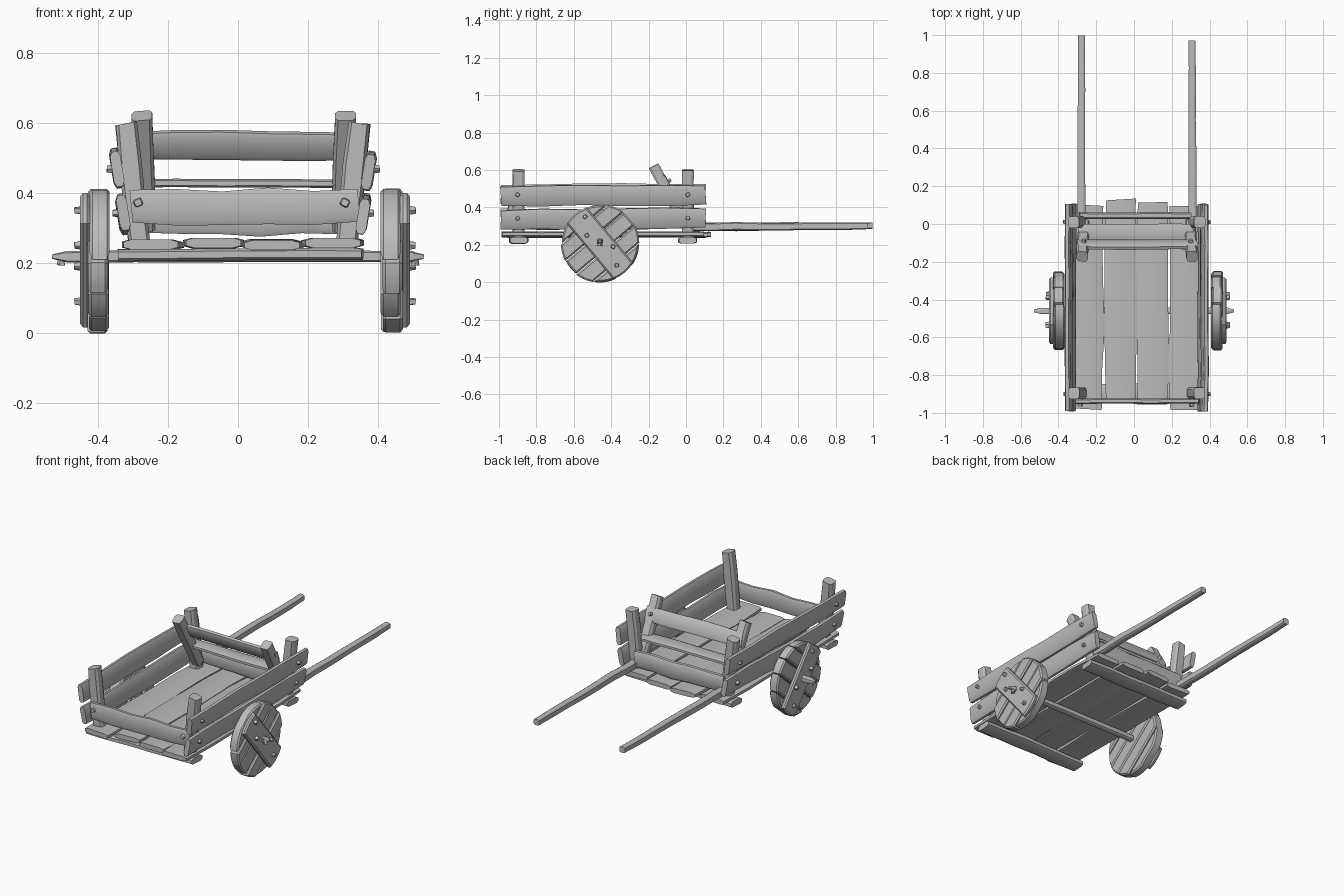
import bpy, bmesh, math, random
from mathutils import Vector

random.seed(4)
cube = bpy.data.objects.get("Cube")
if cube:
    bpy.data.objects.remove(cube, do_unlink=True)

# One weathered wood grey for everything
wood = bpy.data.materials.new("wood_grey")
wood.use_nodes = True
GREY = (0.5, 0.5, 0.5, 1)
wood.diffuse_color = GREY
wood.node_tree.nodes["Principled BSDF"].inputs["Base Color"].default_value = GREY

X, Y, Z = Vector((1, 0, 0)), Vector((0, 1, 0)), Vector((0, 0, 1))


def finish(name, bm):
    bmesh.ops.recalc_face_normals(bm, faces=bm.faces)
    me = bpy.data.meshes.new(name)
    bm.to_mesh(me)
    bm.free()
    me.materials.append(wood)
    me.polygons.foreach_set("use_smooth", [True] * len(me.polygons))
    me.set_sharp_from_angle(angle=math.radians(32))
    ob = bpy.data.objects.new(name, me)
    bpy.context.collection.objects.link(ob)
    return ob


def plank(name, p, q, width, thick, across, wobble=0.006, taper=1.0, rings=6):
    """Hand-hewn board from p to q, chamfered section, uneven edges."""
    p, q = Vector(p), Vector(q)
    d = (q - p).normalized()
    w = (across - d * across.dot(d)).normalized()
    t = d.cross(w)
    section = [(0.5, 0.28), (0.36, 0.5), (-0.36, 0.5), (-0.5, 0.28),
               (-0.5, -0.28), (-0.36, -0.5), (0.36, -0.5), (0.5, -0.28)]
    slant = random.uniform(-0.1, 0.1)
    bm = bmesh.new()
    loops = []
    for i in range(rings):
        f = i / (rings - 1)
        s = 1 + (taper - 1) * f
        end = i in (0, rings - 1)
        ww = width * s * (0.93 if end else random.uniform(0.95, 1.05))
        shift = w * random.uniform(-wobble, wobble) + t * random.uniform(-wobble, wobble) * 0.4
        c = p.lerp(q, f) + shift
        loops.append([bm.verts.new(c + w * a * ww + t * b * thick * s
                                   + (d * a * ww * slant if end else d * 0))
                      for a, b in section])
    for l0, l1 in zip(loops, loops[1:]):
        for k in range(8):
            j = (k + 1) % 8
            bm.faces.new((l0[k], l0[j], l1[j], l1[k]))
    bm.faces.new(loops[0])
    bm.faces.new(loops[-1])
    return finish(name, bm)


def nail(name, loc, axis, size=0.024):
    """Faceted nail head facing along the axis."""
    loc = Vector(loc)
    side = Z if abs(axis.z) < 0.5 else X
    plank(name, loc - axis * 0.012, loc + axis * 0.012, size, size,
          side + axis.cross(side) * random.uniform(-0.8, 0.8), 0, 0.7, 2)


def disc_strip(name, lo, hi, radius, angle, x0, x1, centre):
    """Slice of a disc between two chords, lying in the yz plane."""
    arc = []
    for i in range(5):
        v = lo + (hi - lo) * i / 4
        arc.append((math.sqrt(max(radius ** 2 - v ** 2, 0.0004)), v))
    outline = arc + [(-u, v) for u, v in reversed(arc)]
    ca, sa = math.cos(angle), math.sin(angle)
    bm = bmesh.new()
    face = bm.faces.new([bm.verts.new((x0, centre[0] + u * ca - v * sa,
                                       centre[1] + u * sa + v * ca)) for u, v in outline])
    new = bmesh.ops.extrude_face_region(bm, geom=[face])["geom"]
    bmesh.ops.translate(bm, vec=(x1 - x0, 0, 0),
                        verts=[g for g in new if isinstance(g, bmesh.types.BMVert)])
    rim = [e for e in bm.edges if abs(e.verts[0].co.x - e.verts[1].co.x) < 1e-5]
    bmesh.ops.bevel(bm, geom=rim, offset=0.008, segments=1, affect='EDGES')
    finish(name, bm)


# Floor boards
for i, (front, back) in enumerate([(-0.98, 0.10), (-0.945, 0.13), (-0.955, 0.115), (-0.985, 0.095)]):
    x = -0.245 + i * 0.172
    z = 0.252 + 0.004 * (i % 2)
    plank(f"floor_board_{i + 1}", (x, front, z), (x, back, z), 0.168, 0.028, X, 0.005)

# Cross beams below the floor
for name, y in (("front", -0.895), ("back", 0.01)):
    plank(f"{name}_cross_beam", (-0.34, y, 0.222), (0.355, y, 0.225), 0.1, 0.034, Y, 0.003)

# Sides: corner posts, rails, leaning posts and shafts
for side, s, mid in (("right", -1, 0.01), ("left", 1, 0.02)):
    def px(v):
        return mid + s * v
    for name, y in (("front", -0.895), ("back", 0.01)):
        plank(f"{side}_{name}_post", (px(0.288), y, 0.24), (px(0.328), y, 0.598),
              0.065, 0.062, X, 0.003, 1.0, 4)
    for name, z, off in (("lower", 0.342, 0.338), ("upper", 0.468, 0.354)):
        plank(f"{side}_{name}_rail", (px(off), -0.99, z - 0.004), (px(off), 0.105, z),
              0.108, 0.03, Vector((s * 0.16, 0, 1)), 0.006)
        for y in (-0.9, 0.01):
            nail(f"{side}_{name}_rail_nail", (px(off + 0.018), y, z), X * s)
    plank(f"{side}_leaning_post", (px(0.275), 0.0, 0.3), (px(0.285), -0.172, 0.62),
          0.06, 0.055, X, 0.002, 1.05, 4)
    plank(f"{side}_shaft", (px(0.29), -0.02, 0.295), (px(0.287), 0.985 - s * 0.013, 0.3),
          0.046, 0.044, Z, 0.003, 0.82, 8)

# Front board with nails
plank("front_board", (-0.305, -0.938, 0.357), (0.345, -0.938, 0.36), 0.1, 0.028, Z, 0.005)
for x in (-0.285, 0.305):
    nail("front_board_nail", (x, -0.955, 0.372), -Y, 0.028)

# Back boards: leaning top board, flat middle board, upright lower board
lean = Vector((0, -0.5, 1))
plank("back_top_board", (-0.3, -0.108, 0.537), (0.335, -0.108, 0.53), 0.085, 0.028, lean, 0.004)
for x in (-0.265, 0.3):
    nail("back_top_board_nail", (x, -0.092, 0.542), Vector((0, 1, 0.5)).normalized())
plank("back_middle_board", (-0.295, -0.045, 0.428), (0.315, -0.045, 0.425), 0.09, 0.024, Y, 0.003)
plank("back_lower_board", (-0.29, 0.045, 0.33), (0.3, 0.045, 0.33), 0.1, 0.036, Z, 0.005)

# Axle with pointed tips
HUB = (-0.46, 0.208)
plank("axle", (-0.49, HUB[0], 0.218), (0.5, HUB[0], 0.218), 0.034, 0.034, Z, 0.002)
for s in (-1, 1):
    plank("axle_tip", (s * 0.49, HUB[0], 0.218), (s * 0.53, HUB[0], 0.218), 0.034, 0.034, Z, 0, 0.4, 2)
    nail("axle_pin", (s * 0.505, HUB[0], 0.205), Z, 0.022)

# Wheels: diagonal boards under one wide brace
CUTS = (-0.2, -0.135, -0.045, 0.045, 0.13, 0.2)
for side, s, x in (("right", -1, 0.37), ("left", 1, 0.41)):
    for i, (lo, hi) in enumerate(zip(CUTS, CUTS[1:])):
        jog = random.uniform(-0.004, 0.004)
        disc_strip(f"{side}_wheel_board_{i + 1}", lo + 0.002, hi - 0.002, 0.207 + jog,
                   math.radians(40), s * (x + jog), s * (x + 0.057 + jog), HUB)
    disc_strip(f"{side}_wheel_brace", -0.068, 0.068, 0.205, math.radians(130),
               s * (x + 0.052), s * (x + 0.08), HUB)
    for y, z in ((-0.54, 0.35), (-0.53, 0.25), (-0.39, 0.19), (-0.37, 0.09)):
        nail(f"{side}_wheel_nail", (s * (x + 0.085), y, z), X * s)
